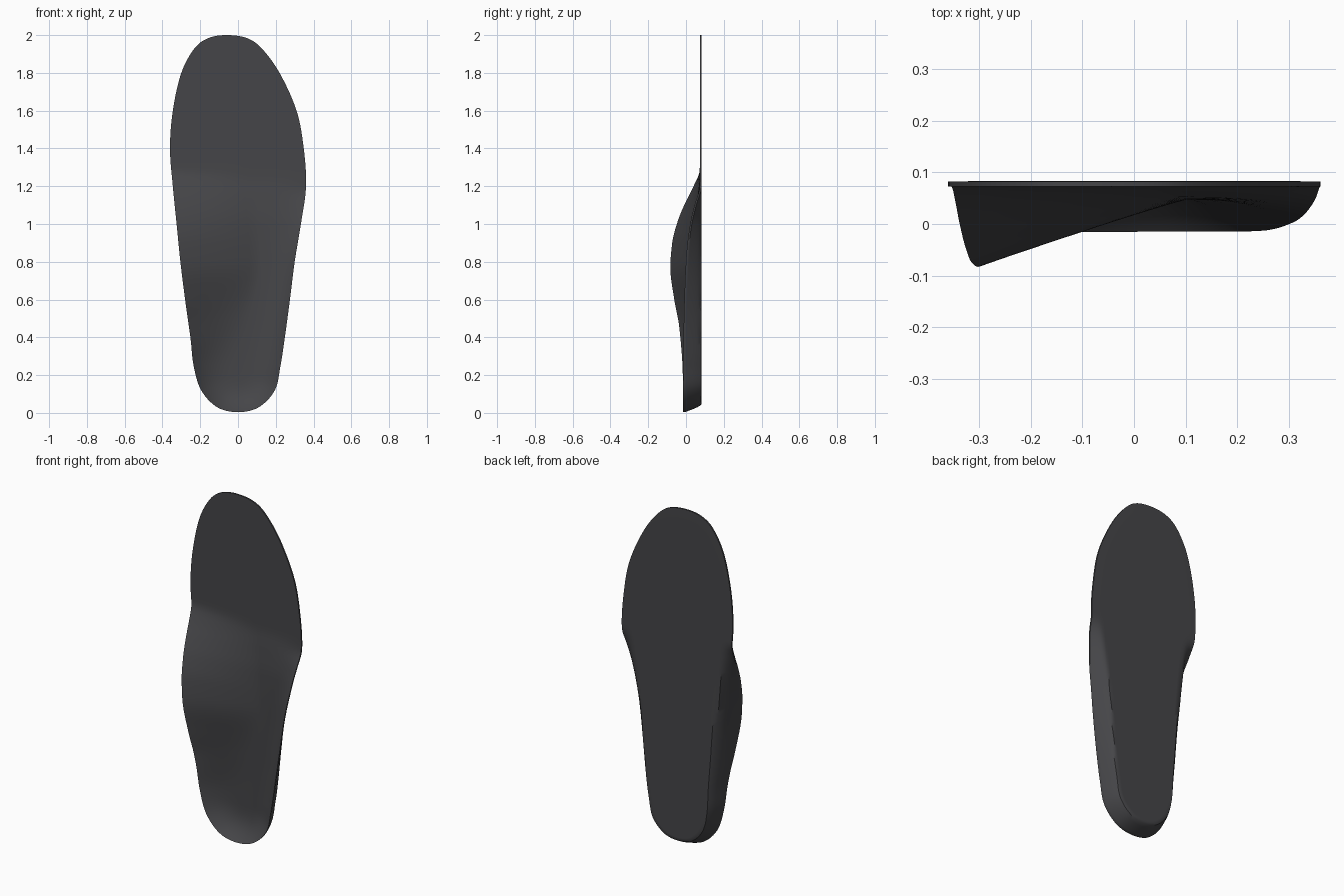
import bpy, bmesh
from math import hypot

if "Cube" in bpy.data.objects:
    bpy.data.objects.remove(bpy.data.objects["Cube"])

# Outline rows from heel to toe: height, left edge x, right edge x
ROWS = [(0.004, 0, 0), (.03, -.11, .11), (.12, -.195, .195), (.25, -.235, .225),
        (.4, -.252, .248), (.6, -.28, .275), (.8, -.305, .30), (1.0, -.325, .333),
        (1.2, -.345, .36), (1.4, -.36, .348), (1.6, -.345, .31), (1.8, -.30, .22),
        (1.93, -.23, .125), (1.985, -.155, .045), (2.0, -.06, -.06)]
# Height / value keys for the foot-side surface
RIM_L = [(0, -.015), (.2, -.017), (.45, -.035), (.6, -.062), (.77, -.083),
         (.9, -.073), (1.02, -.042), (1.12, 0), (1.2, .04), (1.29, .073), (2, .073)]
RIM_R = [(0, -.015), (.4, -.013), (.65, -.007), (.85, .003), (1.0, .022),
         (1.1, .045), (1.2, .073), (2, .073)]
FLOOR = [(0, .055), (.2, .055), (.8, .047), (1.0, .05), (1.15, .062), (1.26, .073), (2, .073)]
SPINE = [(0, 0), (.2, 0), (.5, .05), (.8, .1), (1.1, .08), (1.4, .0), (1.7, -.05), (2, -.05)]
POW_L = [(0, 3), (.25, 2.6), (.5, 1.6), (.8, 1.05), (2, 1.05)]
WALL = [(0, .04), (.3, .042), (.8, .06), (1.3, .06), (2, .06)]
BACK, STEPS, SUB = .083, 16, 8


def catmull(a, b, c, d, t):
    return .5 * (2*b + (c - a)*t + (2*a - 5*b + 4*c - d)*t*t + (3*b - a - 3*c + d)*t**3)


def key(table, z):
    """Smooth monotone lookup in a height/value table."""
    z = min(max(z, table[0][0]), table[-1][0])
    n = len(table)

    def sec(i):
        return (table[i+1][1] - table[i][1]) / (table[i+1][0] - table[i][0])

    def slope(i):
        if i in (0, n - 1):
            return 0
        a, b = sec(i - 1), sec(i)
        return 2*a*b/(a + b) if a*b > 0 else 0
    for i in range(n - 1):
        (z0, v0), (z1, v1) = table[i], table[i+1]
        if z <= z1:
            h = z1 - z0
            t = (z - z0) / h
            return (v0*(1 + 2*t)*(1 - t)**2 + h*slope(i)*t*(1 - t)**2
                    + v1*t*t*(3 - 2*t) + h*slope(i+1)*t*t*(t - 1))


def stations():
    """Smoothed outline rows; each end reflects so the caps come out round."""
    def row(i):
        if i < 0:
            z, l, r = ROWS[1]
            return z, r, l
        if i >= len(ROWS):
            z, l, r = ROWS[-2]
            return z, r, l
        return ROWS[i]
    out = []
    for i in range(len(ROWS) - 1):
        quad = [row(i + k) for k in (-1, 0, 1, 2)]
        out += [[catmull(*(q[c] for q in quad), s / SUB) for c in range(3)] for s in range(SUB)]
    return out + [list(ROWS[-1])]


def half_row(z, xe, left):
    """Front and back points from the rim inward to the spine."""
    zs = min(max(z, .2), 1.7)
    xs = key(SPINE, zs)
    length = hypot(xe - xs, z - zs)
    rim = key(RIM_L if left else RIM_R, z)
    floor, wall = key(FLOOR, zs), key(WALL, z)
    power = key(POW_L, z) if left else 3
    front, back = [], []
    for k in range(STEPS + 1):
        t = (k / STEPS) ** 1.5
        x, zz = xe + (xs - xe)*t, z + (zs - z)*t
        front.append((x, floor + (rim - floor)*(1 - t)**power, zz))
        lip = min(rim + .009, BACK)
        back.append((x, BACK - (BACK - lip)*max(0, 1 - t*length/wall)**1.3, zz))
    return front, back


# Insole: closed loops (front across, back returning) stacked from heel to toe
bm = bmesh.new()
loops = []
for z, xl, xr in stations():
    fl, bl = half_row(z, xl, True)
    fr, br = half_row(z, xr, False)
    loop = fl + fr[-2::-1] + br + bl[-2::-1]
    loops.append([bm.verts.new(p) for p in loop])
for a, b in zip(loops, loops[1:]):
    for i in range(len(a)):
        j = (i + 1) % len(a)
        bm.faces.new((a[i], a[j], b[j], b[i]))

# Close the heel and toe edges with the rim strip, then weld the folded ends
for lp in (loops[0], loops[-1]):
    n = 2*STEPS
    bm.faces.new((lp[0], lp[n], lp[n + 1], lp[-1]))
bmesh.ops.remove_doubles(bm, verts=bm.verts, dist=.0002)
bmesh.ops.dissolve_degenerate(bm, edges=bm.edges, dist=.0001)
bmesh.ops.recalc_face_normals(bm, faces=bm.faces)
mesh = bpy.data.meshes.new("insole")
bm.to_mesh(mesh)
bm.free()
insole = bpy.data.objects.new("insole", mesh)
bpy.context.collection.objects.link(insole)

# Dark foam colour and smooth shading with crisp rim
mat = bpy.data.materials.new("dark_foam")
mat.diffuse_color = (.06, .06, .065, 1)
mat.use_nodes = True
mat.node_tree.nodes["Principled BSDF"].inputs["Base Color"].default_value = mat.diffuse_color
mesh.materials.append(mat)
bpy.context.view_layer.objects.active = insole
insole.select_set(True)
bpy.ops.object.shade_smooth_by_angle(angle=.6)
